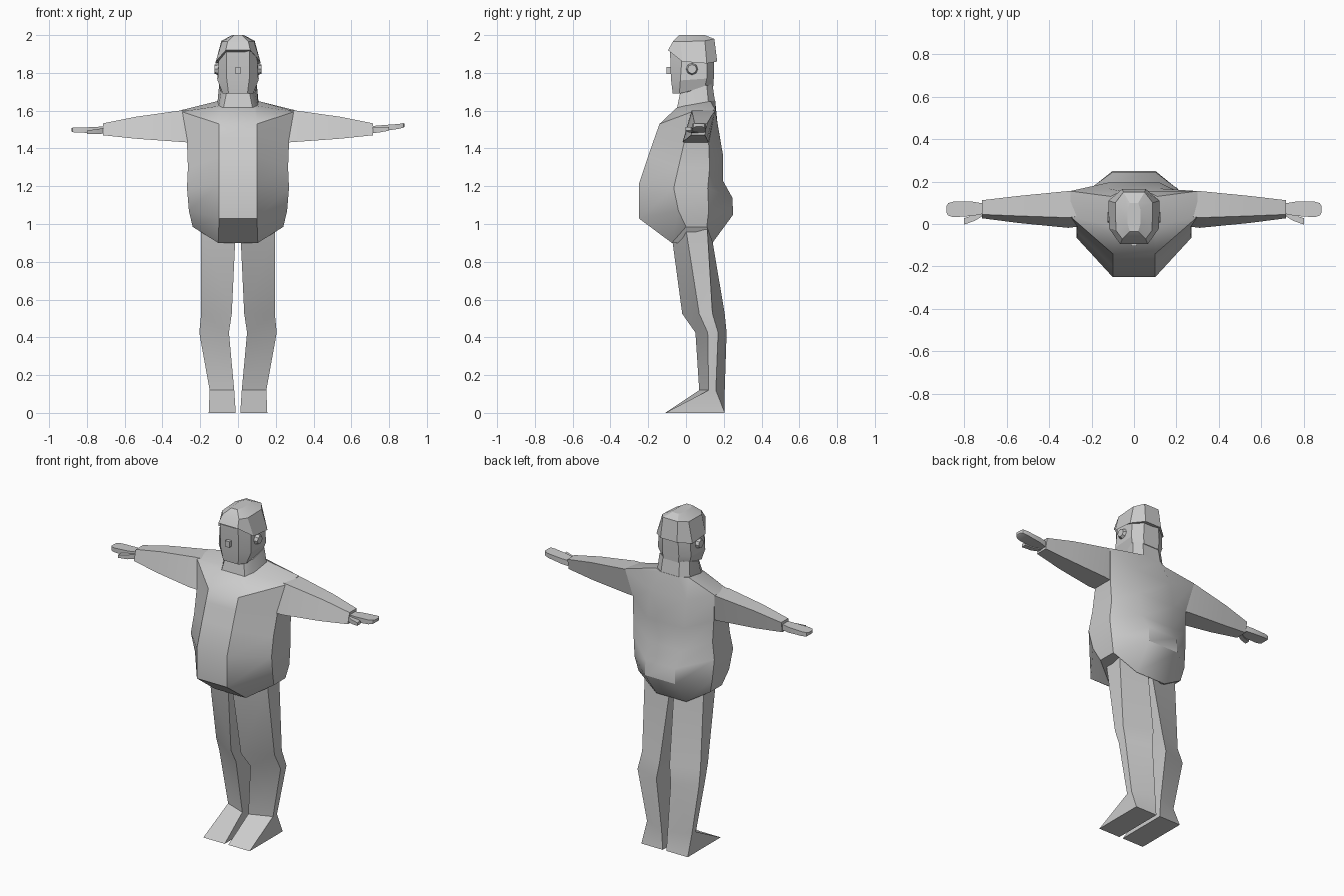
import bpy, bmesh, math


def finish(ob, angle=32):
    bpy.ops.object.select_all(action='DESELECT')
    bpy.context.view_layer.objects.active = ob
    ob.select_set(True)
    bpy.ops.object.shade_smooth_by_angle(angle=math.radians(angle))


def loft(name, rings, angle=32):
    """Skin a stack of equal-length point rings and cap both ends."""
    bm = bmesh.new()
    vs = [[bm.verts.new(p) for p in r] for r in rings]
    n = len(vs[0])
    for a, b in zip(vs, vs[1:]):
        for i in range(n):
            j = (i + 1) % n
            bm.faces.new((a[i], a[j], b[j], b[i]))
    bm.faces.new(vs[0][::-1])
    bm.faces.new(vs[-1])
    bmesh.ops.recalc_face_normals(bm, faces=bm.faces)
    me = bpy.data.meshes.new(name)
    bm.to_mesh(me)
    bm.free()
    ob = bpy.data.objects.new(name, me)
    bpy.context.collection.objects.link(ob)
    finish(ob, angle)
    return ob


def sym(*half):
    """Mirror half a cross-section (front to back) across x = 0."""
    return list(half) + [(-x, y, z) for x, y, z in reversed(half)]


# Torso: bottom hem, belly, chest, shoulders, neck base
loft("torso", [
    sym((.105, -.075, .90), (.24, 0, .985), (.24, .11, .985), (.10, .14, .90)),
    sym((.10, -.25, 1.03), (.26, -.04, 1.07), (.26, .12, 1.07), (.10, .25, 1.05)),
    sym((.10, -.25, 1.21), (.27, -.065, 1.19), (.27, .115, 1.19), (.10, .245, 1.14)),
    sym((.10, -.20, 1.36), (.265, -.04, 1.30), (.265, .125, 1.30), (.11, .195, 1.23)),
    sym((.10, -.165, 1.46), (.27, -.01, 1.43), (.27, .12, 1.43), (.12, .195, 1.37)),
    sym((.10, -.14, 1.53), (.30, .035, 1.595), (.30, .155, 1.603), (.12, .167, 1.53)),
    sym((.085, -.05, 1.615), (.10, -.01, 1.625), (.11, .13, 1.65), (.06, .155, 1.65)),
], 36)

# Neck
loft("neck", [
    sym((.08, -.05, 1.60), (.105, 0, 1.61), (.11, .12, 1.63), (.06, .155, 1.64)),
    sym((.06, -.03, 1.70), (.09, .01, 1.70), (.10, .11, 1.735), (.055, .14, 1.74)),
])

# Head
loft("head", [
    sym((.05, -.07, 1.69), (.08, -.035, 1.69), (.095, .10, 1.725), (.05, .145, 1.73)),
    sym((.06, -.08, 1.77), (.108, -.03, 1.76), (.11, .11, 1.77), (.055, .147, 1.77)),
    sym((.06, -.085, 1.93), (.10, -.02, 1.90), (.105, .11, 1.89), (.05, .15, 1.89)),
], 20)

# Cap
loft("cap", [
    sym((.065, -.095, 1.92), (.118, -.02, 1.86), (.12, .11, 1.85), (.055, .165, 1.86)),
    sym((.055, -.07, 1.965), (.085, -.03, 1.965), (.088, .10, 1.97), (.05, .15, 1.98)),
    sym((.02, -.035, 2.0), (.03, 0, 2.0), (.03, .07, 2.0), (.02, .10, 2.0)),
], 20)

# Nose
bpy.ops.mesh.primitive_cube_add(size=1, location=(0, -.088, 1.812))
nose = bpy.context.object
nose.name = "nose"
nose.scale = (.028, .03, .036)

for s, side in ((1, "right"), (-1, "left")):
    def quads(rows):
        return [[(s * x, y, z) for x, y, z in r] for r in rows]

    # Arm: four-sided, tapering to the wrist
    loft(f"arm_{side}", quads([
        [(x, y0, zb), (x, y1, zt), (x, y2, zt), (x, y3, zb)]
        for x, y0, y1, y2, y3, zb, zt in (
            (.24, -.01, .04, .15, .115, 1.43, 1.60),
            (.31, -.018, .03, .155, .118, 1.435, 1.60),
            (.545, .005, .038, .132, .11, 1.452, 1.567),
            (.715, .027, .045, .112, .10, 1.47, 1.533))]))

    # Hand: thin mitten, the two sides tilt differently
    dz = .012 * s
    loft(f"hand_{side}", quads([
        [(x, y0, z - t), (x, y1, z - t), (x, y1, z + t), (x, y0, z + t)]
        for x, y0, y1, z, t in (
            (.70, .05, .095, 1.50, .018),
            (.76, .038, .105, 1.502 + dz * .4, .016),
            (.85, .032, .105, 1.507 + dz * .8, .013),
            (.875, .04, .098, 1.51 + dz, .012),
            (.882, .052, .085, 1.512 + dz, .008))]))
    loft(f"thumb_{side}", quads([
        [(x, y, z - t), (x, y + .03, z - t), (x, y + .03, z + t), (x, y, z + t)]
        for x, y, z, t in (
            (.70, .045, 1.495, .015),
            (.75, .015, 1.493 + dz * .4, .013),
            (.80, -.003, 1.495 + dz * .7, .009))]))

    # Leg and foot: inner edge sits further forward than the outer edge
    loft(f"leg_{side}", quads([
        [(xi, y0, z), (xo, y1, z), (xo, y2, z), (xi, y3, z)]
        for z, xi, xo, y0, y1, y2, y3 in (
            (0, .012, .155, -.11, -.11, .205, .205),
            (.12, .02, .15, .07, .12, .158, .205),
            (.425, .048, .205, .05, .115, .17, .215),
            (.525, .033, .195, -.02, .07, .14, .205),
            (.97, .012, .197, -.08, 0, .113, .13))]))

    # Ear
    bpy.ops.mesh.primitive_cone_add(vertices=8, radius1=.034, radius2=.024, depth=.025,
                                    location=(s * .112, .032, 1.82),
                                    rotation=(0, s * math.pi / 2, 0))
    bpy.context.object.name = f"ear_{side}"
